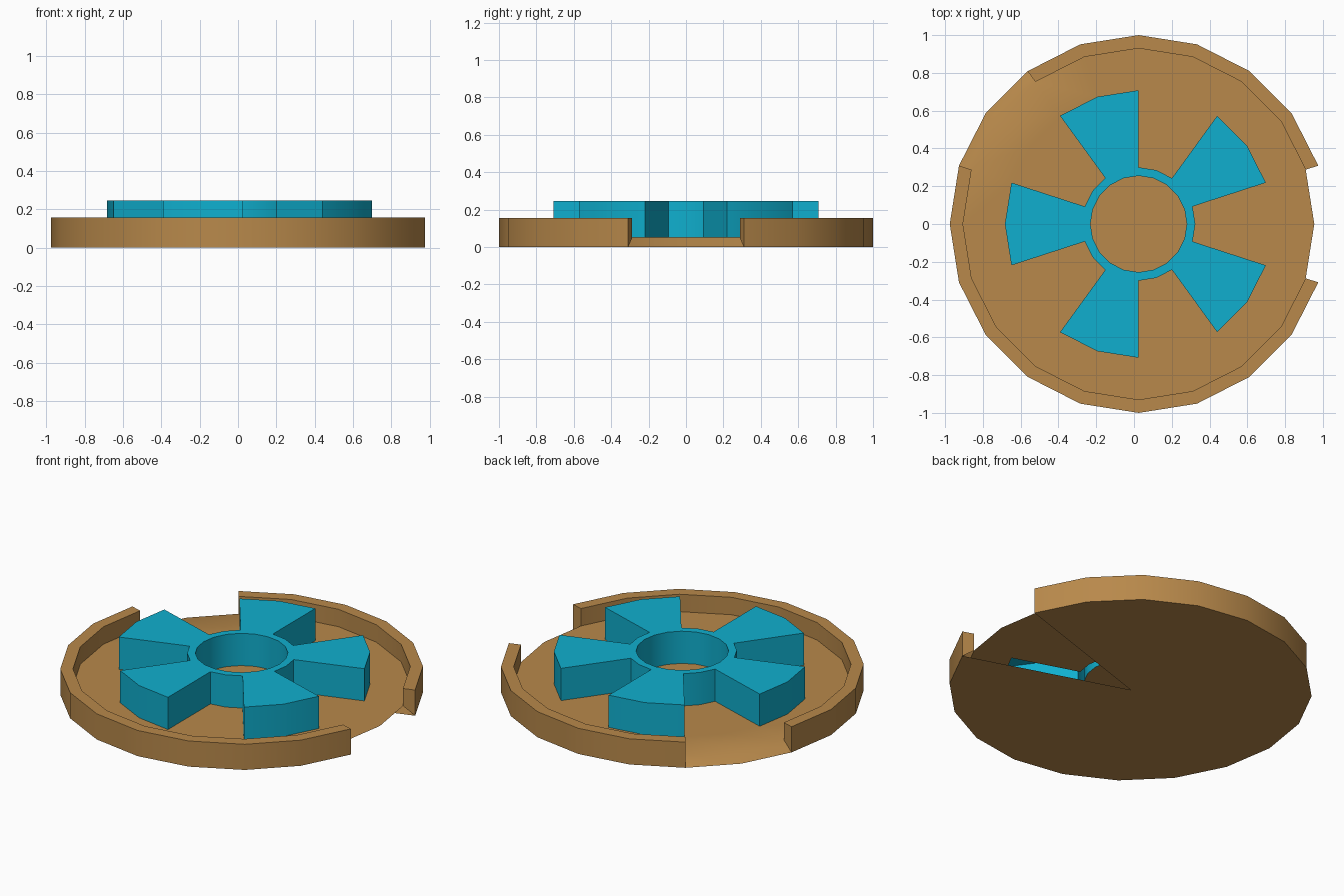
import bpy, bmesh, math

if "Cube" in bpy.data.objects:
    bpy.data.objects.remove(bpy.data.objects["Cube"])

N = 20                       # sides of the disc
CX = 0.0245                  # disc centre, because one side is notched
FLOOR, RIM_H, WHEEL_H = 0.05, 0.156, 0.246
R_BORE, R_HUB, R_SPOKE, R_IN, R_OUT = 0.255, 0.30, 0.708, 0.93, 1.0
NOTCH, RAMP = (19, 0), (7, 8)    # sectors without a rim


class Builder:
    """Builds a mesh from (radius, height) profiles swept one sector at a time."""

    def __init__(self):
        self.bm, self.cache = bmesh.new(), {}

    def vert(self, k, rz):
        r, z = rz
        key = (k % N if r else 0, r, z)
        if key not in self.cache:
            a = 2 * math.pi * k / N
            self.cache[key] = self.bm.verts.new(
                (CX + r * math.cos(a), r * math.sin(a), z))
        return self.cache[key]

    def face(self, verts):
        self.bm.faces.new(list(dict.fromkeys(verts)))

    def sweep(self, k, profile):
        for a, b in zip(profile, profile[1:]):
            self.face([self.vert(k, a), self.vert(k, b),
                       self.vert(k + 1, b), self.vert(k + 1, a)])

    def radial(self, k, outline, start):
        pts = outline if start else outline[::-1]
        self.face([self.vert(k, p) for p in pts])

    def finish(self, name, color):
        me = bpy.data.meshes.new(name)
        self.bm.to_mesh(me)
        self.bm.free()
        ob = bpy.data.objects.new(name, me)
        bpy.context.collection.objects.link(ob)
        mat = bpy.data.materials.new(name + "_color")
        mat.diffuse_color = color
        mat.use_nodes = True
        mat.node_tree.nodes["Principled BSDF"].inputs["Base Color"].default_value = mat.diffuse_color
        me.materials.append(mat)
        bpy.ops.object.select_all(action='DESELECT')
        ob.select_set(True)
        bpy.context.view_layer.objects.active = ob
        bpy.ops.object.shade_smooth_by_angle(angle=math.radians(40))


def is_spoke(k):
    return k % 4 in (1, 2)


# Tray: floor open under the wheel, rim with a notch and a ramp, underside
tray = Builder()
for k in range(N):
    tray.sweep(k, [(0, FLOOR), (R_BORE, FLOOR)])
    floor = [(R_SPOKE, FLOOR), (R_IN, FLOOR)]
    if not is_spoke(k):
        floor.insert(0, (R_HUB, FLOOR))
    tray.sweep(k, floor)
    if k in NOTCH:
        continue
    edge = [(R_IN, FLOOR), (R_OUT, 0), (0, 0)]
    if k not in RAMP:
        edge[1:1] = [(R_IN, RIM_H), (R_OUT, RIM_H)]
    tray.sweep(k, edge)

# Rim end faces beside the notch and the ramp
rim_end = [(R_IN, FLOOR), (R_OUT, 0), (R_OUT, RIM_H), (R_IN, RIM_H)]
for k, start in ((1, True), (7, False), (9, True), (19, False)):
    tray.radial(k, rim_end, start)
tray.finish("tray", (0.48, 0.25, 0.07, 1))

# Wheel: hub ring with five spokes, hollow underneath
wheel = Builder()
spoke_side = [(R_HUB, FLOOR), (R_SPOKE, FLOOR), (R_SPOKE, WHEEL_H), (R_HUB, WHEEL_H)]
for k in range(N):
    r = R_SPOKE if is_spoke(k) else R_HUB
    profile = [(R_BORE, FLOOR), (R_BORE, WHEEL_H), (R_HUB, WHEEL_H), (r, WHEEL_H), (r, FLOOR)]
    wheel.sweep(k, list(dict.fromkeys(profile)))
    if k % 4 == 1:
        wheel.radial(k, spoke_side, True)
        wheel.radial(k + 2, spoke_side, False)
wheel.finish("spoked_wheel", (0.005, 0.43, 0.62, 1))
